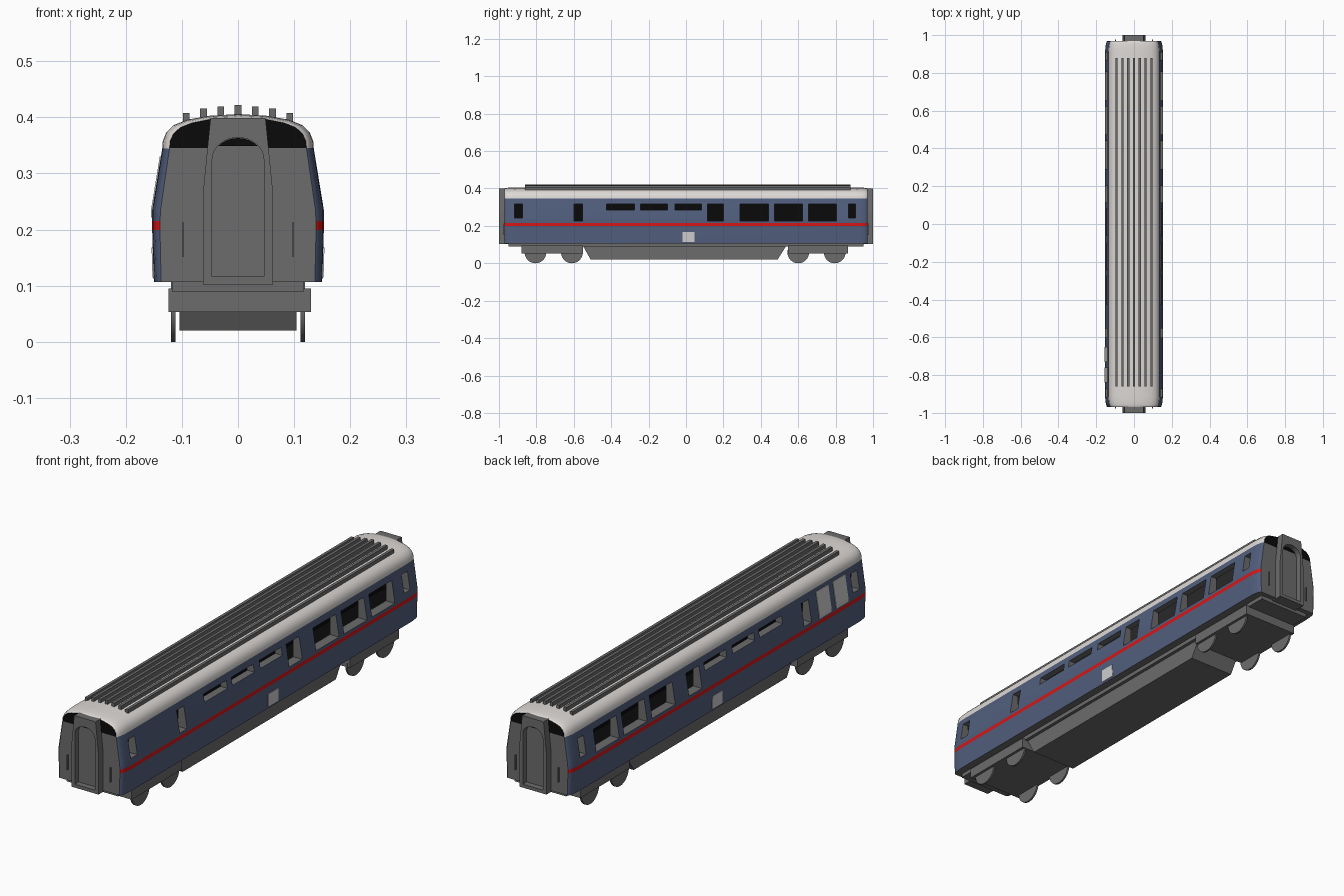
import bpy, bmesh, math

if "Cube" in bpy.data.objects:
    bpy.data.objects.remove(bpy.data.objects["Cube"])

def make_mat(name, r, g, b):
    m = bpy.data.materials.new(name)
    m.diffuse_color = (r, g, b, 1)
    m.use_nodes = True
    m.node_tree.nodes["Principled BSDF"].inputs["Base Color"].default_value = m.diffuse_color
    return m

MATS = [make_mat("blue_paint", 0.083, 0.112, 0.205),
        make_mat("red_stripe", 0.68, 0.008, 0.008),
        make_mat("roof_white", 0.72, 0.69, 0.67),
        make_mat("dark_grey", 0.15, 0.15, 0.15),
        make_mat("window_black", 0.003, 0.003, 0.003),
        make_mat("panel_grey", 0.62, 0.62, 0.62)]
BLUE, RED, WHITE, GREY, BLACK, PANEL = range(6)

def finish(name, bm, mat=None, smooth=False):
    bmesh.ops.recalc_face_normals(bm, faces=bm.faces)
    me = bpy.data.meshes.new(name)
    if mat is None:                      # several colours: full slot list
        for m in MATS:
            me.materials.append(m)
    else:
        me.materials.append(MATS[mat])
    bm.to_mesh(me)
    bm.free()
    ob = bpy.data.objects.new(name, me)
    bpy.context.collection.objects.link(ob)
    if smooth:
        smooth_by_angle(ob)
    return ob

def activate(ob):
    bpy.ops.object.select_all(action='DESELECT')
    ob.select_set(True)
    bpy.context.view_layer.objects.active = ob

def smooth_by_angle(ob):
    activate(ob)
    bpy.ops.object.shade_smooth_by_angle(angle=math.radians(30))

def add_prism(bm, pts, axis, a, b):
    """Extrude a 2D outline along x (pts are y,z) or y (pts are x,z)."""
    def loop(t):
        return [bm.verts.new((t, p, q) if axis == 'x' else (p, t, q)) for p, q in pts]
    A, B = loop(a), loop(b)
    fs = [bm.faces.new(A), bm.faces.new(B)]
    n = len(pts)
    for i in range(n):
        j = (i + 1) % n
        fs.append(bm.faces.new((A[i], A[j], B[j], B[i])))
    return fs

def prism(name, pts, axis, a, b, mat, smooth=False):
    bm = bmesh.new()
    add_prism(bm, pts, axis, a, b)
    return finish(name, bm, mat, smooth)

def rect(a0, a1, b0, b1):
    return [(a0, b0), (a1, b0), (a1, b1), (a0, b1)]

def cut(ob, cutter):
    md = ob.modifiers.new("cut", 'BOOLEAN')
    md.operation = 'DIFFERENCE'
    md.solver = 'EXACT'
    md.object = cutter
    activate(ob)
    bpy.ops.object.modifier_apply(modifier=md.name)
    bpy.data.objects.remove(cutter, do_unlink=True)

# Body shell: half cross-sections at the middle and at the narrowed ends
MID = [(.150, .107), (.153, .199), (.153, .215), (.153, .235), (.135, .345), (.134, .358),
       (.128, .373), (.115, .386), (.09, .396), (.05, .403), (0, .406)]
END = [(.137, .107), (.139, .199), (.139, .215), (.138, .235), (.122, .345), (.121, .358),
       (.115, .371), (.103, .382), (.083, .390), (.048, .397), (0, .399)]
STATIONS = [(-.97, 0), (-.966, .35), (-.955, .65), (-.935, .9), (-.91, 1)]
STATIONS += [(-y, t) for y, t in reversed(STATIONS)]

bm = bmesh.new()
rings = []
for y, t in STATIONS:
    half = [(e[0] + (m[0] - e[0]) * t, e[1] + (m[1] - e[1]) * t) for e, m in zip(END, MID)]
    full = half + [(-x, z) for x, z in reversed(half[:-1])]
    rings.append([bm.verts.new((x, y, z)) for x, z in full])
N = len(rings[0])
for r0, r1 in zip(rings, rings[1:]):
    for i in range(N):
        j = (i + 1) % N
        f = bm.faces.new((r0[i], r0[j], r1[j], r1[i]))
        k = min(i, N - 2 - i)            # row counted up from the bottom edge
        f.material_index = GREY if i == N - 1 else RED if k == 1 else WHITE if k >= 4 else BLUE
for r in (rings[0], rings[-1]):          # end walls: strips, black above the waist
    for i in range(N // 2):
        vs = [r[i], r[i + 1], r[N - 2 - i], r[N - 1 - i]]
        f = bm.faces.new(list(dict.fromkeys(vs)))
        f.material_index = BLACK if i >= 4 else GREY
body = finish("coach_body", bm)

# Hollow interior on each side of a central partition: black with grey ceiling
bm = bmesh.new()
for s in (-1, 1):
    for f in add_prism(bm, rect(-.93, .93, .20, .322), 'x', s * .01, s * .112):
        f.material_index = GREY if f.calc_center_median().z > .32 else BLACK
cut(body, finish("interior_cutter", bm))

# Window openings, the same on both sides
WINDOWS = [(-.917, -.874, .243), (-.60, -.553, .227), (-.425, -.275, .286), (-.243, -.10, .286),
           (-.06, .083, .286), (.115, .20, .227), (.29, .44, .227), (.473, .623, .227),
           (.655, .805, .227), (.869, .907, .243)]
bm = bmesh.new()
for s in (-1, 1):
    for y0, y1, z0 in WINDOWS:
        for f in add_prism(bm, rect(y0, y1, z0, .318), 'x', s * .09, s * .2):
            f.material_index = GREY
cut(body, finish("window_cutter", bm))
smooth_by_angle(body)

# Roof ribs
for i in range(-3, 4):
    top = (.422, .419, .416, .408)[abs(i)]
    x = i * .0307
    prism("roof_rib", rect(x - .006, x + .006, .385, top), 'y', -.86, .88, GREY)

# Side plates: small label panels, and two pale panels on the left side only
for s in (-1, 1):
    pts = [(s * .149, .115), (s * .1525, .115), (s * .154, .168), (s * .150, .168)]
    prism("side_panel", pts, 'y', -.02, .045, PANEL)
pts = [(-.1525, .222), (-.155, .222), (-.1548, .236), (-.1395, .33), (-.136, .33), (-.151, .235)]
for y in (-.69, -.80):
    prism("pale_window", pts, 'y', y - .04, y + .04, PANEL)

# Gangways with arched door recess, and hand rails at both ends
def arch(w, z0, z1, z2, a0=0.0):
    pts = [(-w, z0), (w, z0)] if a0 == 0 else []
    for i in range(17):
        a = a0 + (math.pi - 2 * a0) * i / 16
        pts.append((w * math.cos(a), z1 + (z2 - z1) * math.sin(a)))
    return pts

for s in (-1, 1):
    outline = [(-.062, .102), (.062, .102), (.062, .27), (.049, .399), (-.049, .399), (-.062, .27)]
    gangway = prism("gangway", outline, 'y', s * .95, s * 1.0, GREY)
    cut(gangway, prism("door_cutter", arch(.046, .116, .325, .364), 'y', s * .975, s * 1.1, GREY))
    prism("door_top_window", arch(.045, 0, .325, .363, math.asin(.63)), 'y', s * .973, s * .978, BLACK)
    for x in (-.098, .098):
        prism("hand_rail", rect(x - .002, x + .002, .152, .213), 'y', s * .965, s * .976, GREY)

# Underfloor: slab and sloped equipment skirt
prism("floor_slab", rect(-.118, .118, .09, .109), 'y', -.95, .95, GREY)
prism("underframe_box", [(-.51, .02), (.49, .02), (.54, .1), (-.555, .1)], 'x', -.104, .104, GREY)

# Bogies with thin disc wheels
for y0, y1, axles in ((-.88, -.55, (-.805, -.61)), (.545, .867, (.60, .795))):
    prism("bogie_frame", rect(y0, y1, .053, .095), 'x', -.124, .13, GREY)
    for yc in axles:
        circle = [(yc + .058 * math.cos(a), .058 + .058 * math.sin(a))
                  for a in (2 * math.pi * i / 32 for i in range(32))]
        for s in (-1, 1):
            prism("wheel", circle, 'x', s * .111, s * .119, GREY, True)
